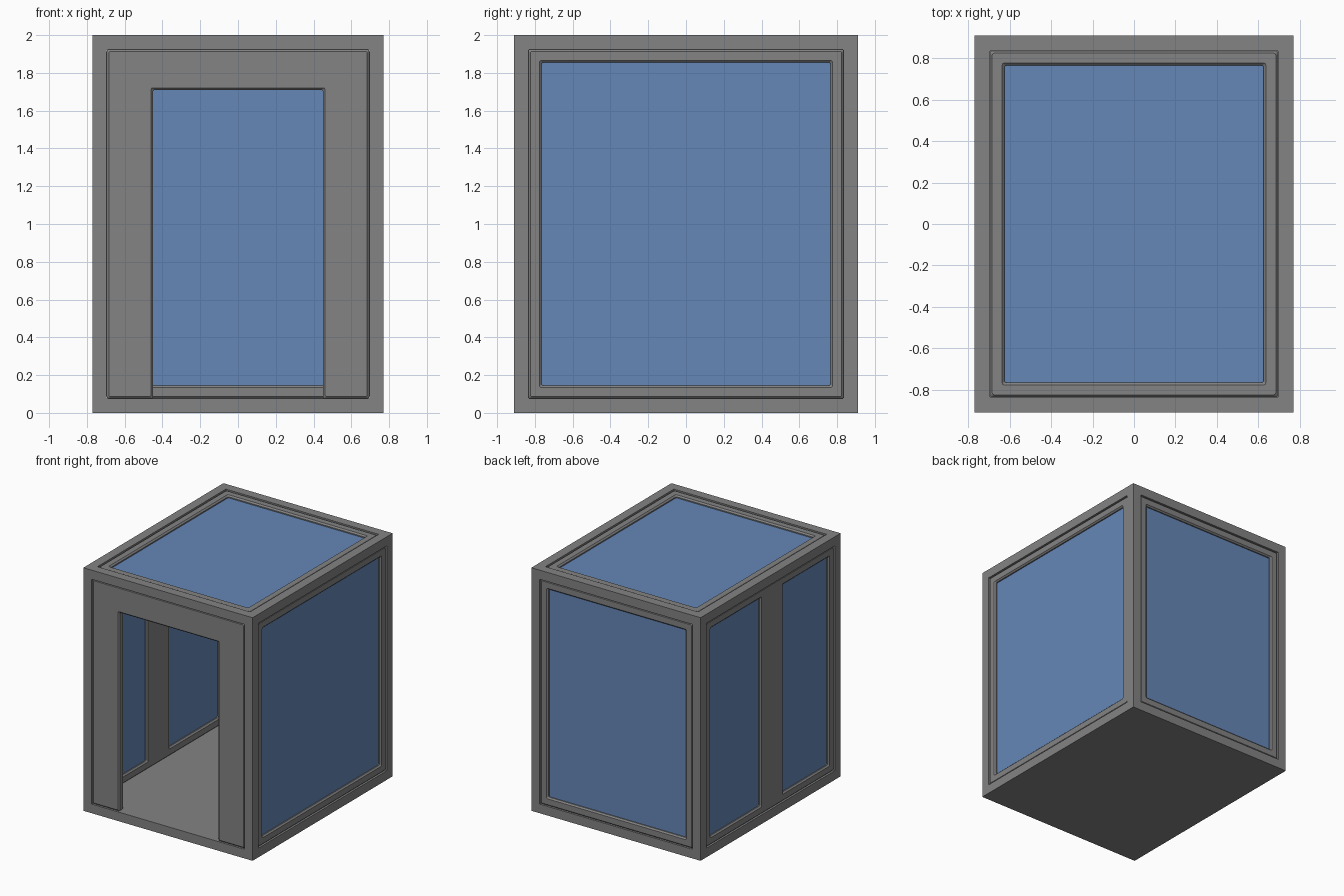
import bpy, bmesh
from mathutils import Vector, Matrix

if "Cube" in bpy.data.objects:
    bpy.data.objects.remove(bpy.data.objects["Cube"])

X, Y, H, B = 0.77, 0.91, 2.0, 0.075      # half width, half depth, height, bar size
CH, THICK, RECESS = 0.011, 0.06, 0.006   # panel chamfer, thickness, setback


def material(name, colour):
    mat = bpy.data.materials.new(name)
    mat.diffuse_color = (*colour, 1)
    mat.use_nodes = True
    mat.node_tree.nodes["Principled BSDF"].inputs["Base Color"].default_value = mat.diffuse_color
    return mat


glass_mat = material("blue_glass", (0.13, 0.242, 0.474))
frame_mat = material("dark_grey_frame", (0.228, 0.228, 0.228))


def add_object(name, bm, matrix=None, mat=frame_mat):
    bmesh.ops.recalc_face_normals(bm, faces=bm.faces)
    me = bpy.data.meshes.new(name)
    bm.to_mesh(me)
    bm.free()
    me.materials.append(mat)
    ob = bpy.data.objects.new(name, me)
    bpy.context.collection.objects.link(ob)
    if matrix:
        ob.matrix_world = matrix


def box(name, lo, hi, matrix=None, mat=frame_mat):
    lo, hi = Vector(lo), Vector(hi)
    bm = bmesh.new()
    bmesh.ops.create_cube(bm, size=1)
    bmesh.ops.scale(bm, vec=hi - lo, verts=bm.verts)
    bmesh.ops.translate(bm, vec=(lo + hi) / 2, verts=bm.verts)
    add_object(name, bm, matrix, mat)


def rect(u0, v0, u1, v1):
    return [(u0, v0), (u1, v0), (u1, v1), (u0, v1)]


def outline(points, grow, r=0.012, steps=4):
    """Right-angled outline, grown sideways and with rounded corners."""
    pts = [Vector(p) for p in points]
    moved = []
    for i, p in enumerate(pts):
        a = (p - pts[i - 1]).normalized()
        b = (pts[(i + 1) % len(pts)] - p).normalized()
        moved.append(p + grow * Vector((a.y + b.y, -a.x - b.x)))
    out = []
    for i, p in enumerate(moved):
        a = p + (moved[i - 1] - p).normalized() * r
        b = p + (moved[(i + 1) % len(moved)] - p).normalized() * r
        for k in range(steps + 1):
            t = k / steps
            out.append(a * (1 - t) ** 2 + p * 2 * t * (1 - t) + b * t * t)
    return out


def panel(name, outer, holes, matrix):
    """Chamfered plate with rounded openings, outer face towards local +z."""
    bm = bmesh.new()
    caps = [[], []]
    top, bottom = -RECESS, -RECESS - THICK
    levels = [(top, -CH), (top - CH, 0), (bottom + CH, 0), (bottom, -CH)]
    for loop in [outer] + [h[::-1] for h in holes]:
        rings = [[bm.verts.new((p.x, p.y, w)) for p in outline(loop, g)] for w, g in levels]
        n = len(rings[0])
        for r0, r1 in zip(rings, rings[1:]):
            for i in range(n):
                j = (i + 1) % n
                bm.faces.new((r0[i], r0[j], r1[j], r1[i]))
        for cap, ring in zip(caps, (rings[0], rings[-1])):
            cap += [bm.edges.get((ring[i], ring[(i + 1) % n])) for i in range(n)]
    for cap, sign in zip(caps, (1, -1)):
        bmesh.ops.triangle_fill(bm, edges=cap, use_beauty=True, normal=(0, 0, sign))
    add_object(name + "_panel", bm, matrix)


def pane(name, hole, matrix):
    (u0, v0), (u1, v1) = hole[0], hole[2]
    e = 0.01
    box(name, (u0 - e, v0 - e, -0.046), (u1 + e, v1 + e, -0.026), matrix, glass_mat)


def place(u, v, w, origin):
    m = Matrix((u, v, w)).transposed().to_4x4()
    m.translation = origin
    return m


# Outer cage: solid base, corner posts, roof beams
box("floor_base", (-X, -Y, 0), (X, Y, B))
for sx, sn in ((-1, "left"), (1, "right")):
    xs = sorted((sx * X, sx * (X - B)))
    for sy, yn in ((-1, "front"), (1, "back")):
        ys = sorted((sy * Y, sy * (Y - B)))
        box(f"{yn}_{sn}_post", (xs[0], ys[0], B), (xs[1], ys[1], H - B))
    box(f"{sn}_roof_beam", (xs[0], B - Y, H - B), (xs[1], Y - B, H))
for sy, yn in ((-1, "front"), (1, "back")):
    ys = sorted((sy * Y, sy * (Y - B)))
    box(f"{yn}_roof_beam", (-X, ys[0], H - B), (X, ys[1], H))

# Windowed panels: two panes on the left, one on the other sides and roof
px, py, z0, z1 = X - B, Y - B, B, H - B
F = 0.07                                 # width of the window frame
sides = [
    ("right", py, z0, z1, [(F - py, py - F)], place((0, 1, 0), (0, 0, 1), (1, 0, 0), (X, 0, 0))),
    ("left", py, z0, z1, [(F - py, -0.12), (0.175, py - F)],
     place((0, -1, 0), (0, 0, 1), (-1, 0, 0), (-X, 0, 0))),
    ("back", px, z0, z1, [(F - px, px - F)], place((-1, 0, 0), (0, 0, 1), (0, 1, 0), (0, Y, 0))),
    ("roof", px, -py, py, [(F - px, px - F)], place((1, 0, 0), (0, 1, 0), (0, 0, 1), (0, 0, H))),
]
for name, half, v0, v1, spans, m in sides:
    holes = [rect(a, v0 + F, b, v1 - F) for a, b in spans]
    panel(name, rect(-half, v0, half, v1), holes, m)
    for i, h in enumerate(holes):
        pane(f"{name}_glass_{i + 1}", h, m)

# Front panel with the open doorway
d, dz = 0.45, 1.71
doorway = [(-px, z0), (-d, z0), (-d, dz), (d, dz), (d, z0), (px, z0), (px, z1), (-px, z1)]
panel("doorway", doorway, [], place((1, 0, 0), (0, 0, 1), (0, -1, 0), (0, -Y, 0)))
